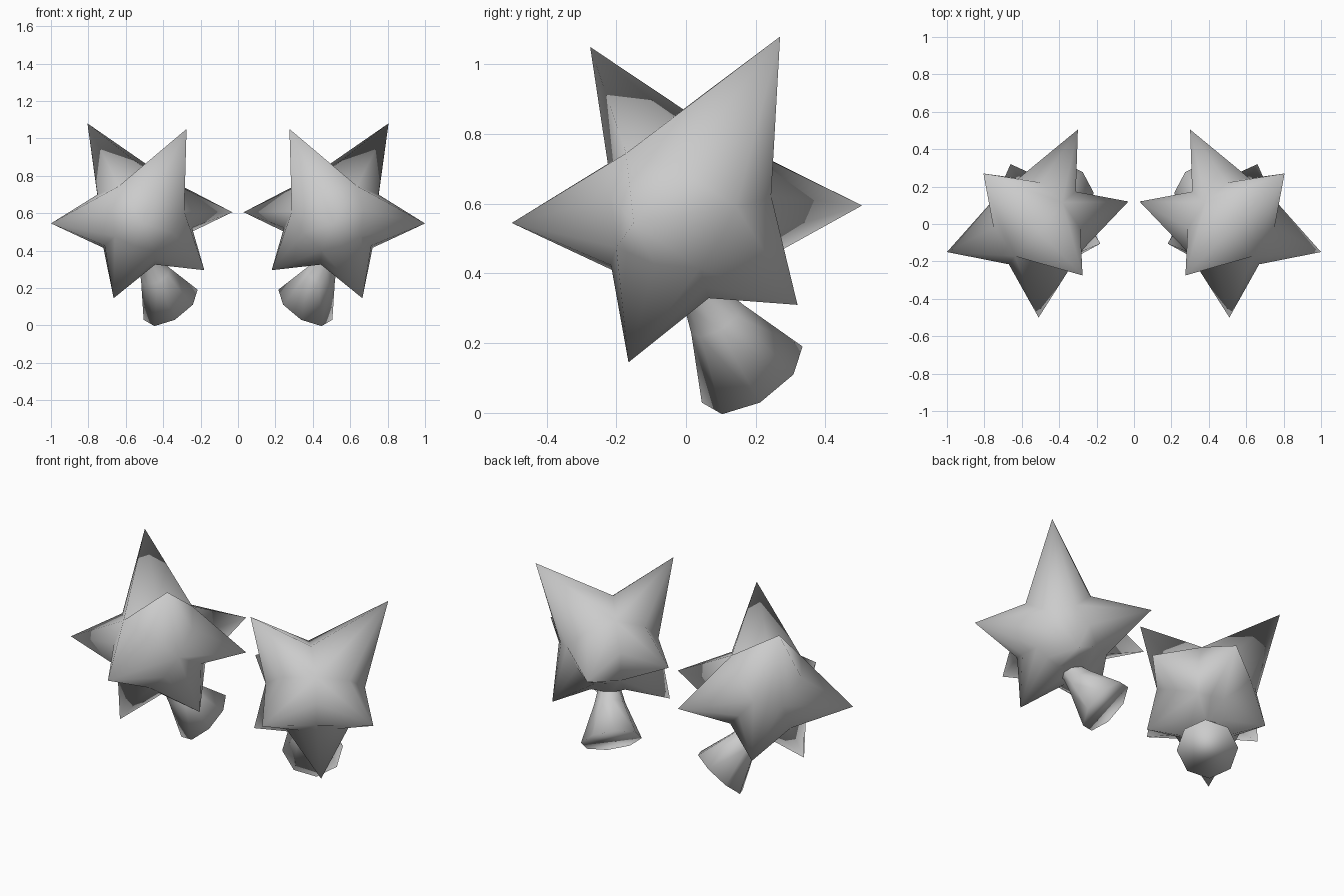
import bpy, bmesh, math
from mathutils import Vector

if "Cube" in bpy.data.objects:
    bpy.data.objects.remove(bpy.data.objects["Cube"])

CENTRE = Vector((0.51, 0.0, 0.58))
CORE_R = 0.27

# Spike tips of the right-hand star
TIPS = [Vector(t) for t in (
    (0.275, -0.275, 1.05), (0.805, 0.27, 1.08), (1.0, -0.15, 0.545),
    (0.51, -0.50, 0.545), (0.665, -0.165, 0.145), (0.18, -0.105, 0.295),
    (0.66, 0.32, 0.31), (0.03, 0.12, 0.605), (0.30, 0.505, 0.595))]
STEM_TOP = Vector((0.475, 0.045, 0.34))
STEM_END = Vector((0.36, 0.19, 0.11))


def finish(name, bm):
    """Turn a bmesh into a smooth object mirrored across x = 0."""
    bmesh.ops.recalc_face_normals(bm, faces=bm.faces)
    mesh = bpy.data.meshes.new(name)
    bm.to_mesh(mesh)
    bm.free()
    ob = bpy.data.objects.new(name, mesh)
    bpy.context.collection.objects.link(ob)
    for p in mesh.polygons:
        p.use_smooth = True
    m = ob.modifiers.new("Mirror", "MIRROR")
    m.use_mirror_merge = False


# Valley points lie between neighbouring spikes: hull of the spike directions
dirs = [(t - CENTRE).normalized() for t in TIPS + [STEM_END]]
hull = bmesh.new()
sites = [hull.verts.new(d) for d in dirs]
bmesh.ops.convex_hull(hull, input=sites)
hull.normal_update()

star = bmesh.new()
valley, points = {}, []
for f in hull.faces:
    n = f.normal if f.normal.dot(f.calc_center_median()) > 0 else -f.normal
    co = CENTRE + n * CORE_R
    near = [v for v in points if (v.co - co).length < 0.09]
    if not near:
        near = [star.verts.new(co)]
        points += near
    valley[f] = near[0]

# Saddle points halfway between valleys keep the core round
saddles = {}


def saddle(p, q):
    key = frozenset((p, q))
    if key not in saddles:
        d = ((p.co + q.co) / 2 - CENTRE).normalized()
        saddles[key] = star.verts.new(CENTRE + d * CORE_R)
    return saddles[key]


# Each ring is drawn out to a spike; the stem side stays blunt
for i, (site, d) in enumerate(zip(sites, dirs)):
    a = d.orthogonal().normalized()
    b = d.cross(a)
    ring = list({valley[f]: 0 for f in site.link_faces})
    ring.sort(key=lambda v: math.atan2((v.co - CENTRE).dot(b), (v.co - CENTRE).dot(a)))
    tip = star.verts.new(TIPS[i] if i < len(TIPS) else CENTRE + d * CORE_R)
    for p, q in zip(ring, ring[1:] + ring[:1]):
        m = saddle(p, q)
        star.faces.new((tip, p, m))
        star.faces.new((tip, m, q))
hull.free()
finish("spiky_star", star)

# Flared eight-sided stem
stem = bmesh.new()
axis = (STEM_END - STEM_TOP).normalized()
end_dir = Vector((-0.48, 0.48, -0.73)).normalized()
rings = []
for pos, normal, r in ((STEM_TOP - axis * 0.1, axis, 0.05),
                       (STEM_TOP, axis, 0.06),
                       (STEM_TOP.lerp(STEM_END, 0.3), axis, 0.085),
                       (STEM_END, end_dir, 0.167)):
    u = Vector((1, 1, 0)).normalized()
    u = (u - normal * u.dot(normal)).normalized()
    w = normal.cross(u)
    rings.append([stem.verts.new(pos + r * (u * math.cos(k * math.tau / 8) + w * math.sin(k * math.tau / 8)))
                  for k in range(8)])
for lo, hi in zip(rings, rings[1:]):
    for k in range(8):
        stem.faces.new((lo[k], lo[k - 1], hi[k - 1], hi[k]))
stem.faces.new(rings[0])
stem.faces.new(rings[-1])
finish("flared_stem", stem)
